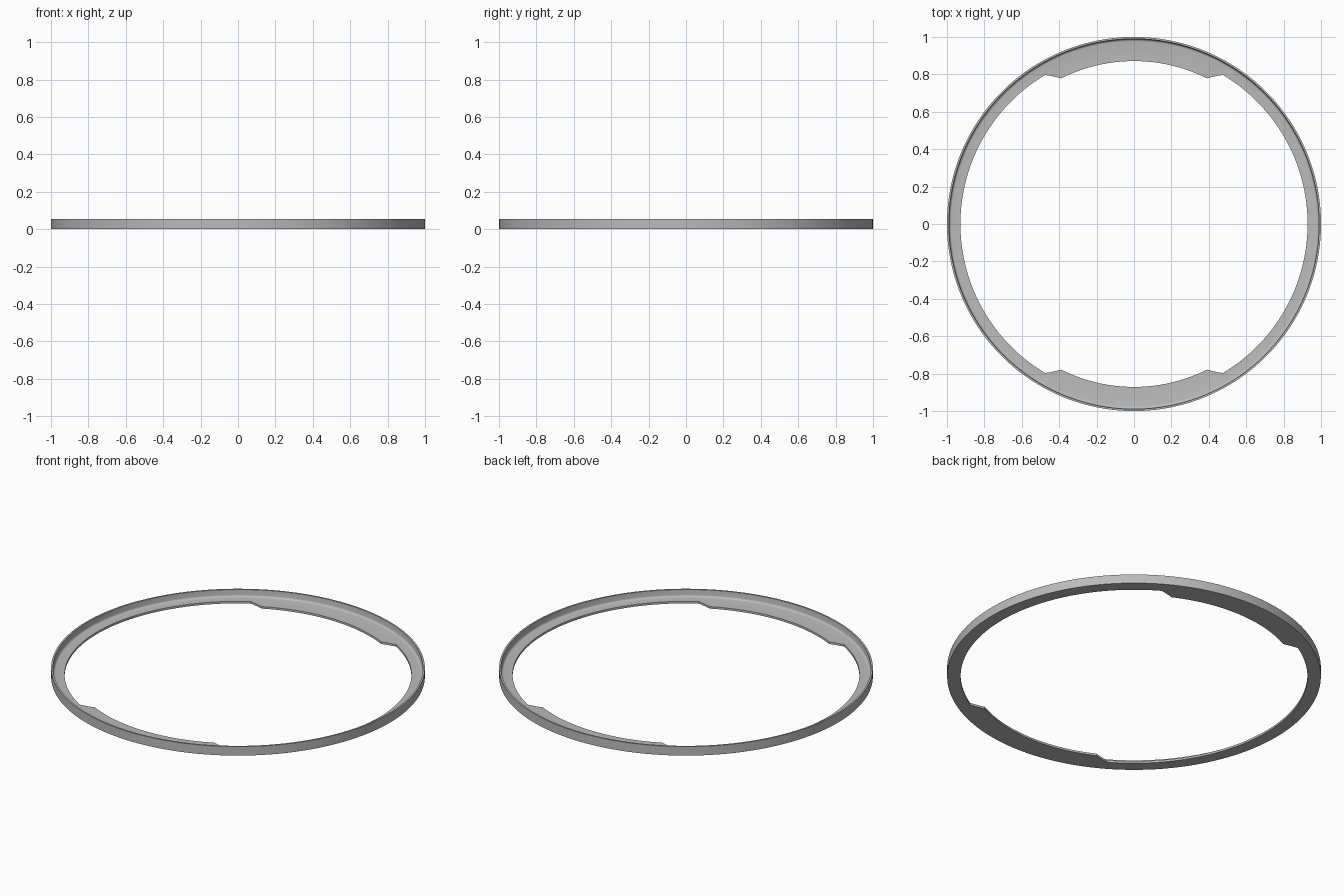
import bpy
import bmesh
from math import sin, cos, pi, radians

if "Cube" in bpy.data.objects:
    bpy.data.objects.remove(bpy.data.objects["Cube"], do_unlink=True)

HEIGHT, FLOOR, WALL = 0.053, 0.012, 0.988
BORE, TAB = 0.928, 0.871            # inner radii of the flange and of its tabs
TAB_END, RAMP_END = 26.6, 30.8      # half angles of a tab, measured from the y axis
FILLET = 0.012

grey = bpy.data.materials.new("satin grey")
grey.use_nodes = True
grey.diffuse_color = (0.5, 0.5, 0.5, 1)
grey.node_tree.nodes["Principled BSDF"].inputs["Base Color"].default_value = (0.5, 0.5, 0.5, 1)


def spread(start, end, count):
    return [start + (end - start) * i / count for i in range(count)]


def inner_radius(angle):
    """Radius of the inner edge, with sloped shoulders beside the two tabs."""
    off = abs((angle + 90) % 180 - 90)
    t = min(max((off - TAB_END) / (RAMP_END - TAB_END), 0), 1)
    return TAB + (BORE - TAB) * t


def section(angle):
    """Closed L-shaped cross-section: flange, outer wall and a cove between them."""
    r = inner_radius(angle)
    cove = [(WALL - FILLET * (1 - cos(a)), FLOOR + FILLET * (1 - sin(a)))
            for a in (i * pi / 8 for i in range(5))]
    return [(r, 0), (1, 0), (1, HEIGHT), (WALL + 0.002, HEIGHT)] + cove + [(r, FLOOR)]


# Angular stations, with exact ones at the tab corners
half = (spread(-TAB_END, TAB_END, 32) + spread(TAB_END, RAMP_END, 3)
        + spread(RAMP_END, 180 - RAMP_END, 64)
        + spread(180 - RAMP_END, 180 - TAB_END, 3))
stations = half + [a + 180 for a in half]

# Sweep the section around the ring
bm = bmesh.new()
loops = []
for angle in stations:
    a = radians(angle)
    loops.append([bm.verts.new((r * sin(a), r * cos(a), z)) for r, z in section(angle)])
for here, there in zip(loops, loops[1:] + loops[:1]):
    for i in range(len(here)):
        j = (i + 1) % len(here)
        bm.faces.new((here[i], here[j], there[j], there[i]))
bmesh.ops.recalc_face_normals(bm, faces=bm.faces)

mesh = bpy.data.meshes.new("retaining_ring")
bm.to_mesh(mesh)
bm.free()
mesh.materials.append(grey)
ring = bpy.data.objects.new("retaining_ring", mesh)
bpy.context.collection.objects.link(ring)

# Smooth the round walls, keep the rims crisp
bpy.ops.object.select_all(action='DESELECT')
ring.select_set(True)
bpy.context.view_layer.objects.active = ring
bpy.ops.object.shade_smooth_by_angle(angle=radians(30))
